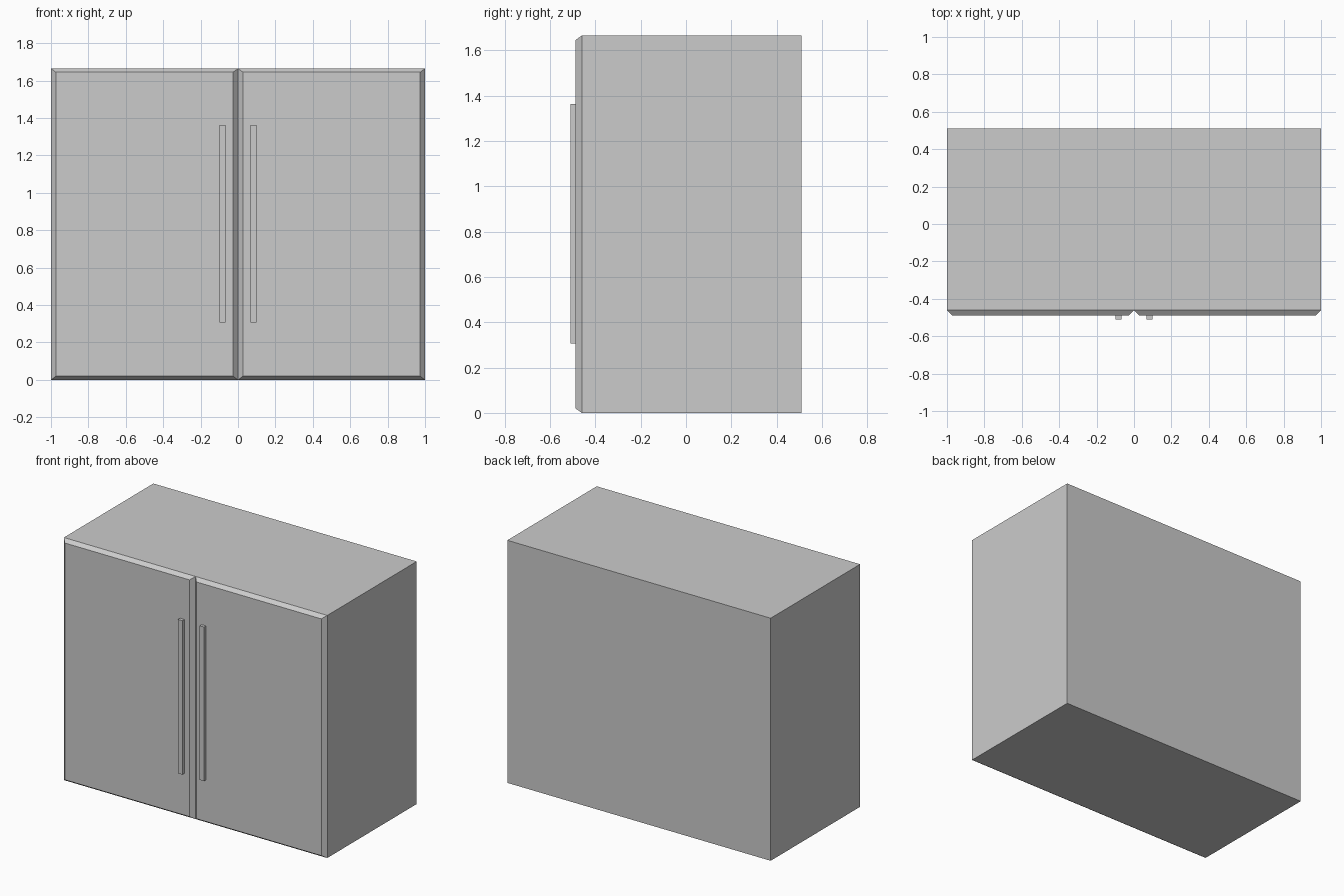
import bpy, bmesh

if "Cube" in bpy.data.objects:
    bpy.data.objects.remove(bpy.data.objects["Cube"])

H = 1.665            # cabinet height
Y_FRONT = -0.46      # front plane of the carcass
Y_DOOR = -0.488      # front plane of the doors
Y_BACK = 0.51
BEVEL = 0.026        # chamfer width around each door


def prism(name, back, front, y_back, y_front, skip=()):
    """Solid between two x/z rectangles; skip leaves out the 'back' or 'front' cap."""
    bm = bmesh.new()
    rings = []
    for (x0, x1, z0, z1), y in ((back, y_back), (front, y_front)):
        rings.append([bm.verts.new((x, y, z))
                      for x, z in ((x0, z0), (x1, z0), (x1, z1), (x0, z1))])
    b, f = rings
    for i in range(4):
        j = (i + 1) % 4
        bm.faces.new((f[i], b[i], b[j], f[j]))
    if "front" not in skip:
        bm.faces.new(f)
    if "back" not in skip:
        bm.faces.new(b[::-1])
    mesh = bpy.data.meshes.new(name)
    bm.to_mesh(mesh)
    bm.free()
    obj = bpy.data.objects.new(name, mesh)
    bpy.context.collection.objects.link(obj)
    return obj


# Carcass: plain box, its front closed by the doors
full = (-1, 1, 0, H)
prism("carcass", full, full, Y_BACK, Y_FRONT, skip=("front",))

for side, s in (("left", -1), ("right", 1)):
    # Door panel with chamfered rim
    x0, x1 = sorted((0, s))
    prism(side + "_door", (x0, x1, 0, H),
          (x0 + BEVEL, x1 - BEVEL, 0.02, H - 0.02),
          Y_FRONT, Y_DOOR, skip=("back",))

    # Slim vertical bar handle
    h0, h1 = sorted((s * 0.066, s * 0.099))
    bar = (h0, h1, 0.306, 1.363)
    prism(side + "_handle", bar, bar, Y_DOOR + 0.001, -0.51)
